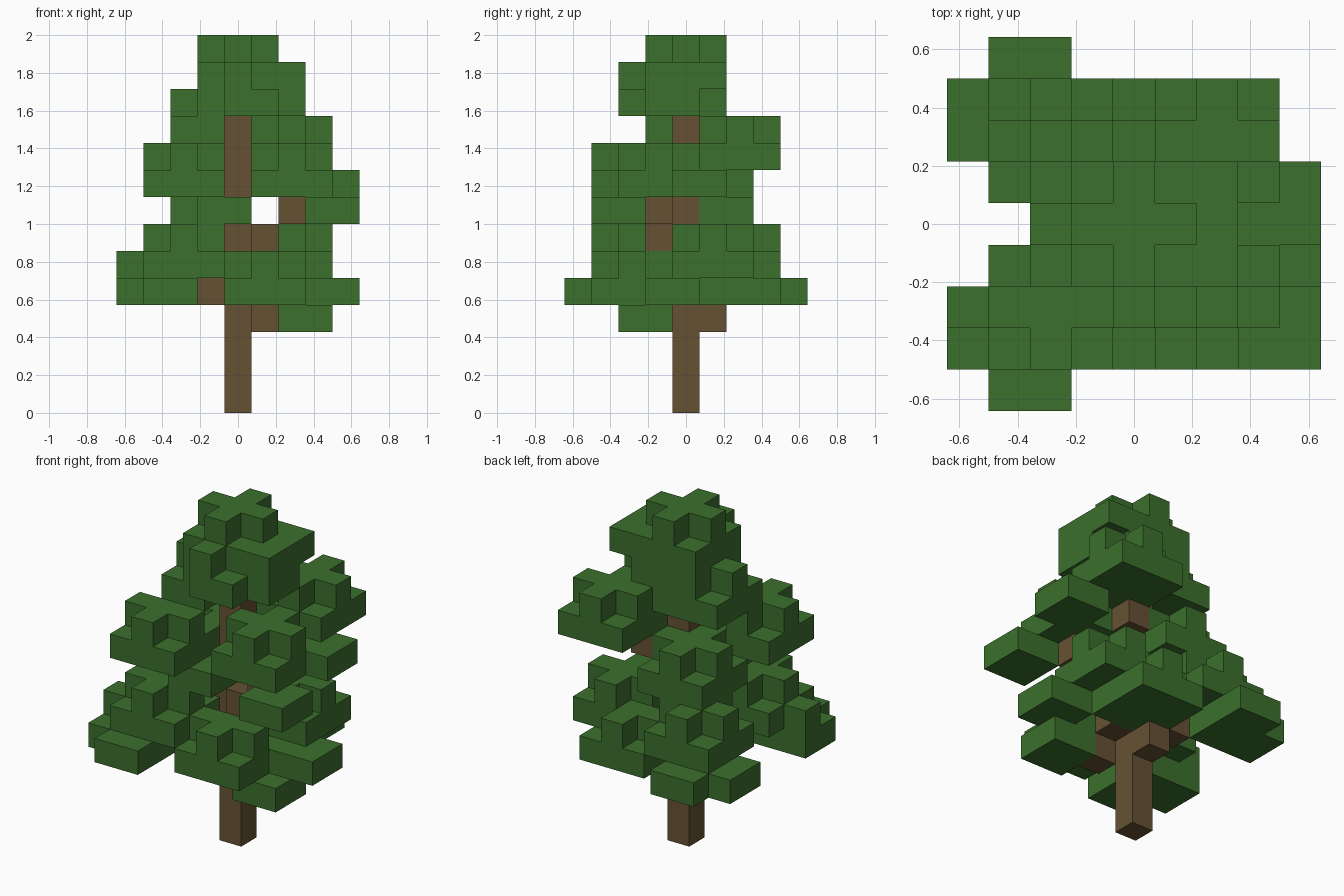
import bpy, bmesh
from mathutils import Vector
from itertools import product

if "Cube" in bpy.data.objects:
    bpy.data.objects.remove(bpy.data.objects["Cube"], do_unlink=True)

UNIT = 1 / 7  # edge of one block


def material(name, color):
    mat = bpy.data.materials.new(name)
    mat.use_nodes = True
    mat.diffuse_color = (*color, 1)
    mat.node_tree.nodes["Principled BSDF"].inputs["Base Color"].default_value = (*color, 1)
    return mat


def box(xs, ys, zs):
    """All block cells inside the inclusive ranges."""
    return set(product(*(range(lo, hi + 1) for lo, hi in (xs, ys, zs))))


def plus(x, y, z):
    return {(x, y, z), (x + 1, y, z), (x - 1, y, z), (x, y + 1, z), (x, y - 1, z)}


def clump(x, y, z):
    """Square leaf slab with a plus-shaped cap."""
    return box((x - 1, x + 1), (y - 1, y + 1), (z, z)) | plus(x, y, z + 1)


def tuft(x, y, z):
    """Two by two leaf patch hanging below a clump."""
    return box((x, x + 1), (y, y + 1), (z, z))


def skin(name, cells, mat):
    """Outer faces of a set of blocks."""
    bm = bmesh.new()
    axes = [Vector((1, 0, 0)), Vector((0, 1, 0)), Vector((0, 0, 1))]
    for cell in cells:
        center = Vector(cell) + Vector((0, 0, 0.5))
        for i, sign in product(range(3), (1, -1)):
            n = axes[i] * sign
            if tuple(int(c) for c in Vector(cell) + n) in cells:
                continue
            u = axes[(i + 1) % 3] / 2
            v = axes[(i + 2) % 3] / 2 * sign
            mid = center + n / 2
            bm.faces.new([bm.verts.new((mid + d) * UNIT)
                          for d in (-u - v, u - v, u + v, v - u)])
    bmesh.ops.remove_doubles(bm, verts=bm.verts, dist=0.001)
    mesh = bpy.data.meshes.new(name)
    bm.to_mesh(mesh)
    bm.free()
    mesh.materials.append(mat)
    obj = bpy.data.objects.new(name, mesh)
    bpy.context.collection.objects.link(obj)


# Trunk with stub branches
wood = box((0, 0), (0, 0), (0, 11))
wood |= {(1, -1, 3), (0, 1, 3), (-1, -1, 4), (-1, 1, 4), (1, 0, 4),
         (1, -1, 6), (2, -1, 7), (-1, 0, 6), (-1, -1, 7), (1, 1, 8)}

# Leaf clumps around the trunk
leaves = set()
for spot in [(1, -2, 4), (1, 2, 4), (-2, -2, 5), (-2, 2, 5), (2, 1, 5),
             (-1, 1, 7), (-2, -2, 8), (2, -1, 8), (2, 2, 9),
             (-1, 0, 10), (0, 0, 12)]:
    leaves |= clump(*spot)

# Hanging tufts
for spot in [(2, -2, 3), (3, -1, 4), (-1, -2, 7), (3, -3, 7), (3, 0, 8), (0, -2, 11)]:
    leaves |= tuft(*spot)

# Wide low skirts at the two right-hand corners
for side in (-1, 1):
    skirt = box((-4, -2), (-4, -2), (4, 4)) - {(-4, -4, 4)}
    leaves |= {(x, -side * y, z) for x, y, z in skirt}
leaves.add((-4, -2, 5))

# Crown filling
leaves |= box((-1, 1), (-1, 1), (11, 11)) | box((2, 2), (-1, 0), (11, 11))
leaves |= box((2, 2), (-1, 1), (12, 12)) | {(0, -2, 12)}
leaves.discard((0, -1, 10))
leaves -= wood

skin("trunk_and_branches", wood, material("bark brown", (0.133, 0.083, 0.034)))
skin("foliage", leaves, material("leaf green", (0.045, 0.162, 0.026)))
